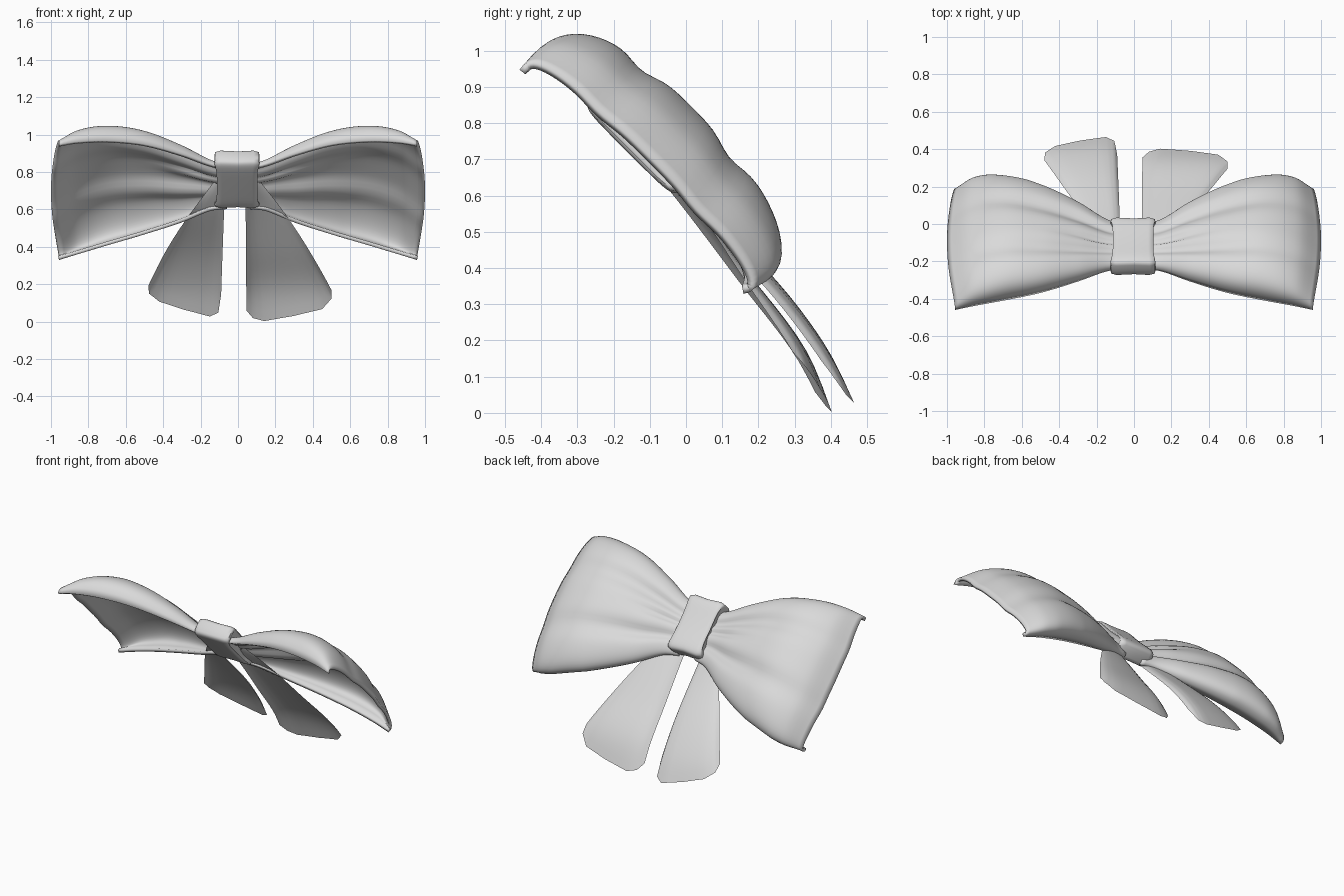
import bpy, bmesh, math
from mathutils import Vector

if "Cube" in bpy.data.objects:
    bpy.data.objects.remove(bpy.data.objects["Cube"])

R = math.sqrt(0.5)
NORMAL = Vector((0, R, R))          # outward direction of the tilted bow

grey = bpy.data.materials.new("light_grey")
grey.diffuse_color = (0.7, 0.7, 0.7, 1)
grey.use_nodes = True
grey.node_tree.nodes["Principled BSDF"].inputs["Base Color"].default_value = grey.diffuse_color


def place(x, v, n):
    """Bow plane coordinates (across, up the slope, outward) to world."""
    return Vector((x, R * (n - v), R * (n + v)))


def curve(keys, x):
    """Smooth interpolation through (position, value) keys."""
    if x <= keys[0][0]:
        return keys[0][1]
    if x >= keys[-1][0]:
        return keys[-1][1]
    i = max(k for k in range(len(keys) - 1) if keys[k][0] <= x)

    def slope(k):
        a, b = keys[max(k - 1, 0)], keys[min(k + 1, len(keys) - 1)]
        return (b[1] - a[1]) / (b[0] - a[0])
    (x0, y0), (x1, y1) = keys[i], keys[i + 1]
    w = x1 - x0
    t = (x - x0) / w
    return ((2*t**3 - 3*t*t + 1) * y0 + (t**3 - 2*t*t + t) * w * slope(i)
            + (3*t*t - 2*t**3) * y1 + (t**3 - t*t) * w * slope(i + 1))


def bump(x, centre, width):
    return math.exp(-((x - centre) / width) ** 2)


def grid_object(name, rows, closed=False, angle=60):
    """Skin a list of point rows; closed rows become a capped tube."""
    bm = bmesh.new()
    vs = [[bm.verts.new(p) for p in row] for row in rows]
    n = len(rows[0])
    for a, b in zip(vs, vs[1:]):
        for j in range(n if closed else n - 1):
            k = (j + 1) % n
            bm.faces.new((a[j], a[k], b[k], b[j]))
    if closed:
        bm.faces.new(vs[0])
        bm.faces.new(vs[-1])
        bmesh.ops.recalc_face_normals(bm, faces=bm.faces)
    else:
        bm.normal_update()
        if sum(f.normal.dot(NORMAL) * f.calc_area() for f in bm.faces) < 0:
            bmesh.ops.reverse_faces(bm, faces=bm.faces)
    mesh = bpy.data.meshes.new(name)
    bm.to_mesh(mesh)
    bm.free()
    mesh.materials.append(grey)
    ob = bpy.data.objects.new(name, mesh)
    bpy.context.collection.objects.link(ob)
    bpy.ops.object.select_all(action='DESELECT')
    ob.select_set(True)
    bpy.context.view_layer.objects.active = ob
    bpy.ops.object.shade_smooth_by_angle(angle=math.radians(angle))
    return ob


# Bow loops: arched shells, pinched at the knot, with soft folds
XS = (0.06, 0.15, 0.3, 0.5, 0.7, 0.88, 1.0)
LOW = list(zip(XS, (0.44, 0.42, 0.335, 0.25, 0.185, 0.14, 0.12)))
HIGH = list(zip(XS, (0.75, 0.775, 0.85, 0.93, 0.972, 0.99, 0.995)))
EDGE = list(zip(XS, (0.41, 0.415, 0.415, 0.41, 0.395, 0.37, 0.345)))
RISE = list(zip(XS, (0.055, 0.075, 0.13, 0.185, 0.21, 0.175, 0.085)))
FOLD = list(zip(XS, (0.012, 0.02, 0.03, 0.026, 0.018, 0.013, 0.008)))


def loop_point(side, t, u):
    s = math.sin(u * math.pi / 2)
    low, high = curve(LOW, t), curve(HIGH, t)
    v = (low + high) / 2 + s * (high - low) / 2
    rise = curve(RISE, t)
    p = (1 - abs(s) ** 3) ** (1 / 3)
    # puffed flanks overhang the hem
    v += (0.018 if s > 0 else -0.065) * 4 * p * (1 - p) * min(1, (rise / 0.2) ** 1.6)
    n = curve(EDGE, t) + rise * p
    n -= curve(FOLD, t) * (bump(s, 0.45, 0.15) + bump(s, -0.42, 0.15))
    n -= 0.022 * bump(t, 0.22, 0.16) * bump(s, 0.1, 0.09)
    x = t * (1 - 0.043 * s * s * t ** 3)
    return place(side * x, v, n)


for side, label in ((-1, "left"), (1, "right")):
    rows = [[loop_point(side, 0.06 + 0.94 * i / 40, -1 + 2 * j / 44)
             for j in range(45)] for i in range(41)]
    ob = grid_object(label + "_loop", rows)
    mod = ob.modifiers.new("cloth_thickness", 'SOLIDIFY')
    mod.thickness = 0.02
    mod.offset = -1

# Knot: rounded band wrapped around the middle, pinched at the waist
rows = []
for x, k in ((-0.102, 0.72), (-0.113, 0.86), (-0.110, 0.95), (-0.085, 1.0),
             (0, 0.97), (0.075, 1.0), (0.100, 0.95), (0.103, 0.86), (0.092, 0.72)):
    row = []
    for j in range(40):
        a = 2 * math.pi * j / 40
        c, s = math.cos(a), math.sin(a)
        c = math.copysign(abs(c) ** 0.5, c)
        s = math.copysign(abs(s) ** 0.5, s)
        dip = 0.015 * (1 - c * c) if s > 0 else 0.012 * c ** 4
        flare = 1 + 0.12 * abs(c) ** 4
        row.append(place(x * flare, 0.622 + 0.18 * c * k,
                         0.459 + 0.064 * s * k - dip))
    rows.append(row)
grid_object("knot", rows, closed=True)


# Tails: thin flared ribbons hanging from behind the knot
def tail(name, side, top, hem, depth, arch):
    rows = []
    for i in range(19):
        r = i / 18
        row = []
        for j in range(19):
            c = j / 18
            x0, v0 = top[0] + (top[1] - top[0]) * c, 0.6
            k = min(int(c * (len(hem) - 1)), len(hem) - 2)
            f = c * (len(hem) - 1) - k
            x1 = hem[k][0] * (1 - f) + hem[k + 1][0] * f
            v1 = hem[k][1] * (1 - f) + hem[k + 1][1] * f
            x = x0 + (x1 - x0) * r + 0.02 * c * math.sin(math.pi * r)
            v = v0 + (v1 - v0) * r
            n = curve(depth, v) + arch * math.sin(math.pi * c) * r * (1 - 0.55 * r ** 6)
            n += 0.045 * c * (1 - r)        # outer edge tucks under the loop
            row.append(place(side * x, v, n))
        rows.append(row)
    grid_object(name, rows)


tail("right_tail", 1, (0.04, 0.12),
     ((0.045, -0.21), (0.08, -0.26), (0.14, -0.283), (0.3, -0.255),
      (0.45, -0.215), (0.5, -0.15), (0.5, -0.09)),
     ((-0.285, 0.268), (-0.1, 0.325), (0.14, 0.358), (0.45, 0.40), (0.6, 0.41)), 0.045)
tail("left_tail", -1, (0.07, 0.13),
     ((0.09, -0.16), (0.105, -0.28), (0.15, -0.31), (0.29, -0.27),
      (0.42, -0.22), (0.475, -0.165), (0.48, -0.107)),
     ((-0.31, 0.33), (-0.13, 0.372), (0.1, 0.40), (0.45, 0.405), (0.6, 0.41)), 0.045)
